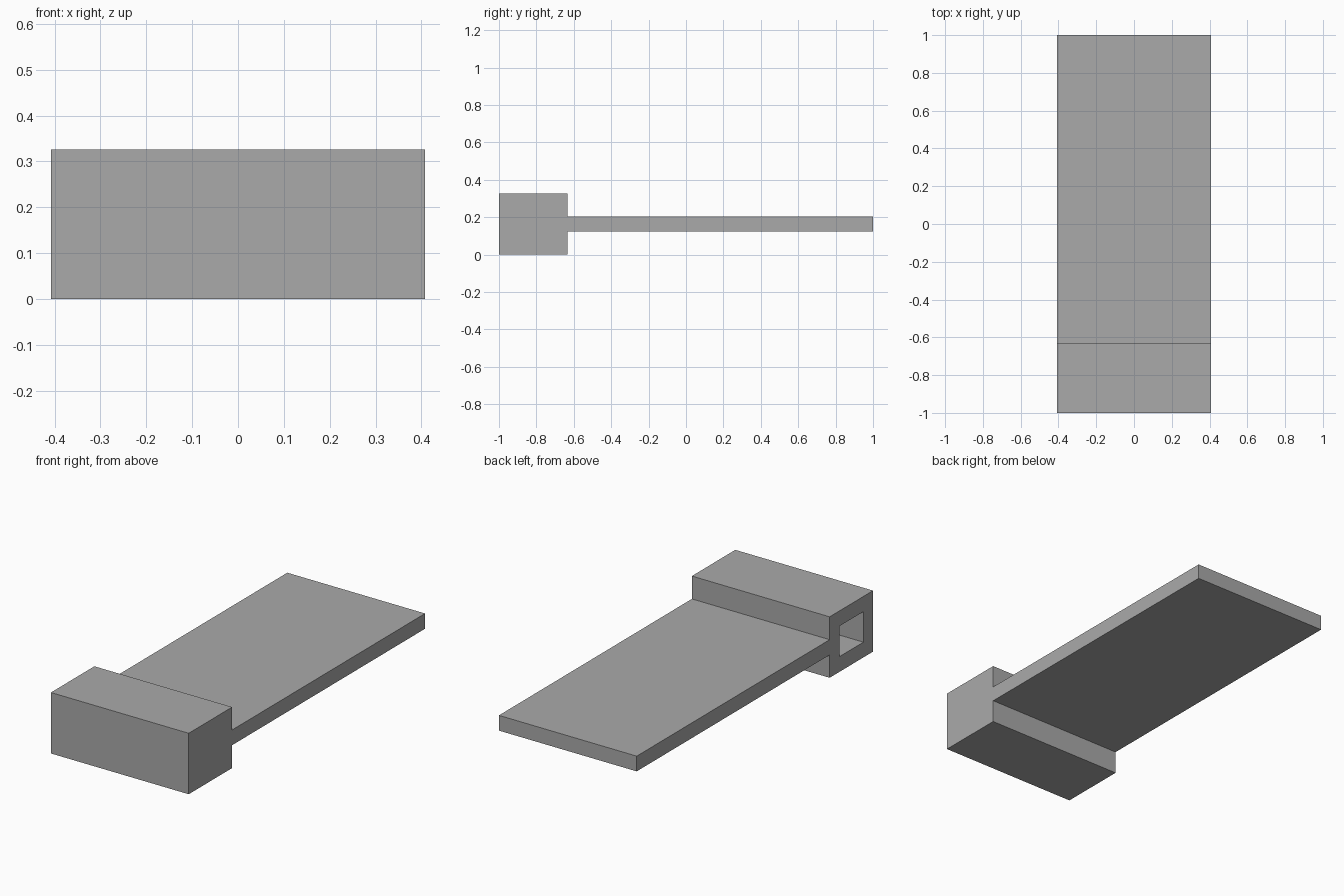
import bpy
import bmesh

cube = bpy.data.objects.get("Cube")
if cube:
    bpy.data.objects.remove(cube, do_unlink=True)

U = 2 / 24.5                      # wall and plate thickness
HALF_W, BACK, FRONT = 5 * U, 1.0, -1.0
HEAD_BACK = FRONT + 4.5 * U       # where the plate meets the block
HEIGHT, MID = 4 * U, 2 * U

grey = bpy.data.materials.new("plain grey")
grey.use_nodes = True
colour = (0.4, 0.4, 0.4, 1)
grey.diffuse_color = colour
grey.node_tree.nodes["Principled BSDF"].inputs["Base Color"].default_value = colour


def extrude_profile(name, profile, x0, x1):
    """Sweep a closed (y, z) profile along x."""
    bm = bmesh.new()
    face = bm.faces.new([bm.verts.new((x0, y, z)) for y, z in profile])
    swept = bmesh.ops.extrude_face_region(bm, geom=[face])["geom"]
    verts = [v for v in swept if isinstance(v, bmesh.types.BMVert)]
    bmesh.ops.translate(bm, verts=verts, vec=(x1 - x0, 0, 0))
    bmesh.ops.recalc_face_normals(bm, faces=bm.faces)
    mesh = bpy.data.meshes.new(name)
    bm.to_mesh(mesh)
    bm.free()
    mesh.materials.append(grey)
    obj = bpy.data.objects.new(name, mesh)
    bpy.context.collection.objects.link(obj)
    return obj


# Front block and flat plate share one T-shaped side profile
low, high = MID - U / 2, MID + U / 2
body = extrude_profile("block_and_plate", [
    (FRONT, 0), (HEAD_BACK, 0), (HEAD_BACK, low), (BACK, low),
    (BACK, high), (HEAD_BACK, high), (HEAD_BACK, HEIGHT), (FRONT, HEIGHT),
], -HALF_W, HALF_W)

# Blind rectangular pocket, open on the -x end of the block
y0, y1, z0, z1 = FRONT + U, HEAD_BACK - U, U, HEIGHT - U
cutter = extrude_profile("pocket_cutter", [(y0, z0), (y1, z0), (y1, z1), (y0, z1)],
                         -HALF_W - U, HALF_W - U)
cutter.hide_render = True
cutter.hide_set(True)
cut = body.modifiers.new("pocket", "BOOLEAN")
cut.operation = "DIFFERENCE"
cut.solver = "EXACT"
cut.object = cutter
